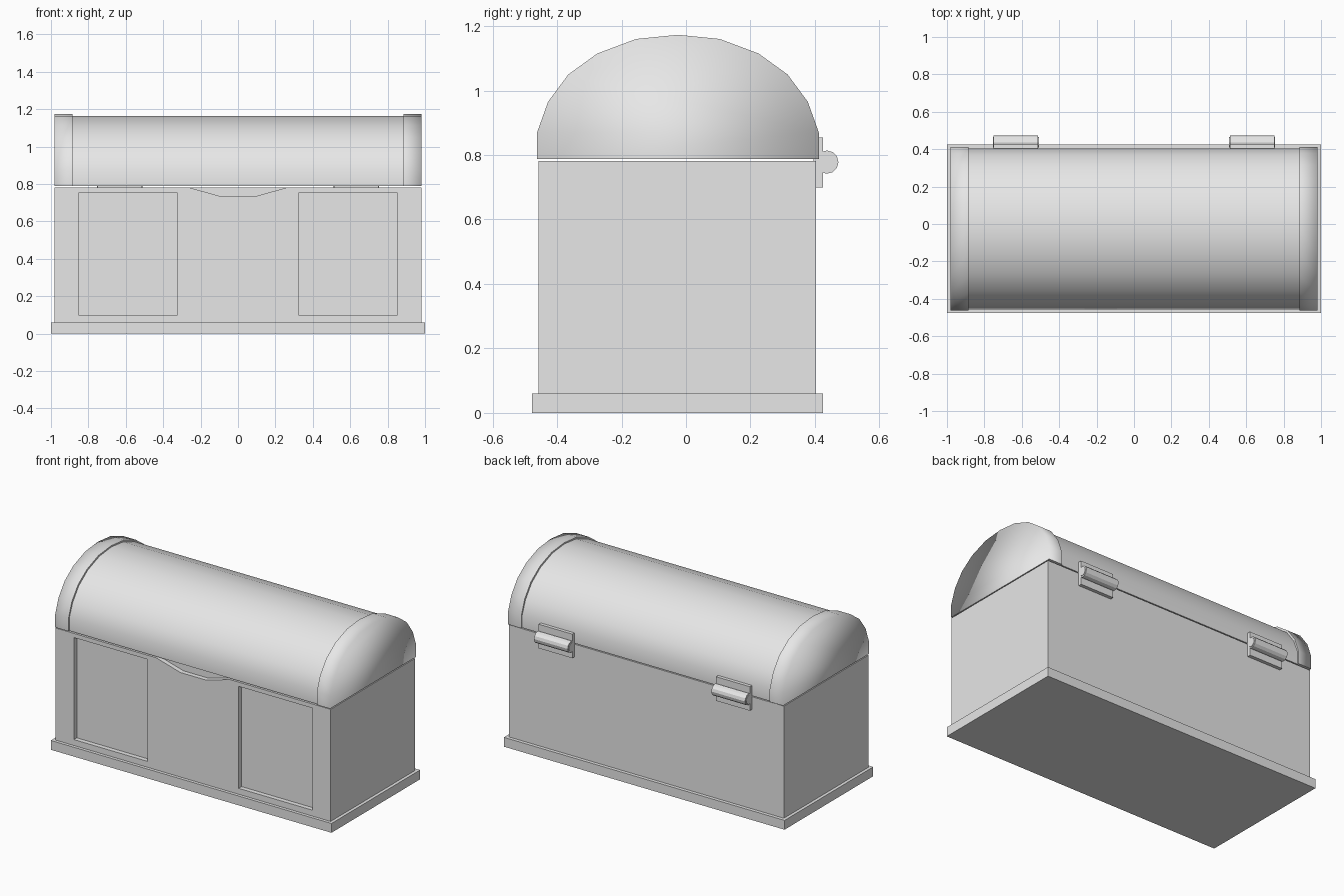
import bpy, bmesh, math

if "Cube" in bpy.data.objects:
    bpy.data.objects.remove(bpy.data.objects["Cube"])

grey = bpy.data.materials.new("light grey")
grey.use_nodes = True
grey.diffuse_color = (0.8, 0.8, 0.8, 1)
grey.node_tree.nodes["Principled BSDF"].inputs["Base Color"].default_value = (0.8, 0.8, 0.8, 1)


def prism(name, outline, start, end, axis="x"):
    """Extrude an outline along x (outline is y, z) or along y (outline is x, z)."""
    bm = bmesh.new()

    def place(a, b, t):
        return (t, a, b) if axis == "x" else (a, t, b)

    face = bm.faces.new([bm.verts.new(place(a, b, start)) for a, b in outline])
    moved = bmesh.ops.extrude_face_region(bm, geom=[face])["geom"]
    shift = place(0, 0, end - start)
    bmesh.ops.translate(bm, vec=shift, verts=[v for v in moved if isinstance(v, bmesh.types.BMVert)])
    bmesh.ops.recalc_face_normals(bm, faces=bm.faces)
    mesh = bpy.data.meshes.new(name)
    bm.to_mesh(mesh)
    bm.free()
    mesh.materials.append(grey)
    ob = bpy.data.objects.new(name, mesh)
    bpy.context.collection.objects.link(ob)
    return ob


def rect(a0, a1, b0, b1):
    return [(a0, b0), (a1, b0), (a1, b1), (a0, b1)]


def select(ob):
    bpy.ops.object.select_all(action="DESELECT")
    ob.select_set(True)
    bpy.context.view_layer.objects.active = ob


def smooth(ob, degrees):
    select(ob)
    bpy.ops.object.shade_smooth_by_angle(angle=math.radians(degrees))


def cut(ob, cutter):
    select(ob)
    mod = ob.modifiers.new("cut", "BOOLEAN")
    mod.operation = "DIFFERENCE"
    mod.solver = "EXACT"
    mod.object = cutter
    bpy.ops.object.modifier_apply(modifier=mod.name)
    bpy.data.objects.remove(cutter)


# Plinth and box
FRONT, BACK, MID = -0.457, 0.403, -0.025
prism("plinth", rect(-0.477, 0.425, 0, 0.06), -1, 1)
box = prism("box", rect(FRONT, BACK, 0.06, 0.782), -0.98, 0.98)

# Recessed front panels and the finger notch under the lid
for side in (-1, 1):
    cut(box, prism("panel_cutter", rect(side * 0.325, side * 0.85, 0.098, 0.755),
                   FRONT - 0.1, FRONT + 0.03, "y"))
notch = [(-0.31, 0.795), (-0.09, 0.733), (0.09, 0.733), (0.31, 0.795)]
cut(box, prism("notch_cutter", notch, FRONT - 0.1, FRONT + 0.03, "y"))

# Domed lid: half outline measured from the middle, mirrored
half = [(0.437, 0.788), (0.437, 0.87), (0.403, 0.965), (0.34, 1.05), (0.25, 1.115), (0.13, 1.16)]


def arch(inset):
    def side(s):
        return [(MID + s * (y - inset), z - (inset if z > 0.9 else 0)) for y, z in half]
    return side(1) + [(MID, 1.173 - inset)] + side(-1)[::-1]


smooth(prism("lid_barrel", arch(0.009), -0.89, 0.89), 35)

# Raised lid ends, softly shaded over the outer rim
for side, label in ((-1, "right"), (1, "left")):
    cap = prism("lid_end_" + label, arch(0), side * 0.885, side * 0.98)
    smooth(cap, 180)
    for e in cap.data.edges:
        x = [abs(cap.data.vertices[v].co.x) for v in e.vertices]
        z = [cap.data.vertices[v].co.z for v in e.vertices]
        e.use_edge_sharp = max(x) < 0.9 or max(z) < 0.8

# Hinges: plate, knuckle and pin
for side, label in ((-1, "right"), (1, "left")):
    x0, x1 = side * 0.632 - 0.12, side * 0.632 + 0.12
    prism("hinge_plate_" + label, rect(0.395, 0.425, 0.70, 0.855), x0, x1)
    for part, radius, extra in (("knuckle", 0.036, 0), ("pin", 0.027, 0.003)):
        ring = [(0.437 + radius * math.cos(math.tau * i / 12),
                 0.778 + radius * math.sin(math.tau * i / 12)) for i in range(12)]
        prism("hinge_%s_%s" % (part, label), ring, x0 - extra, x1 + extra)
